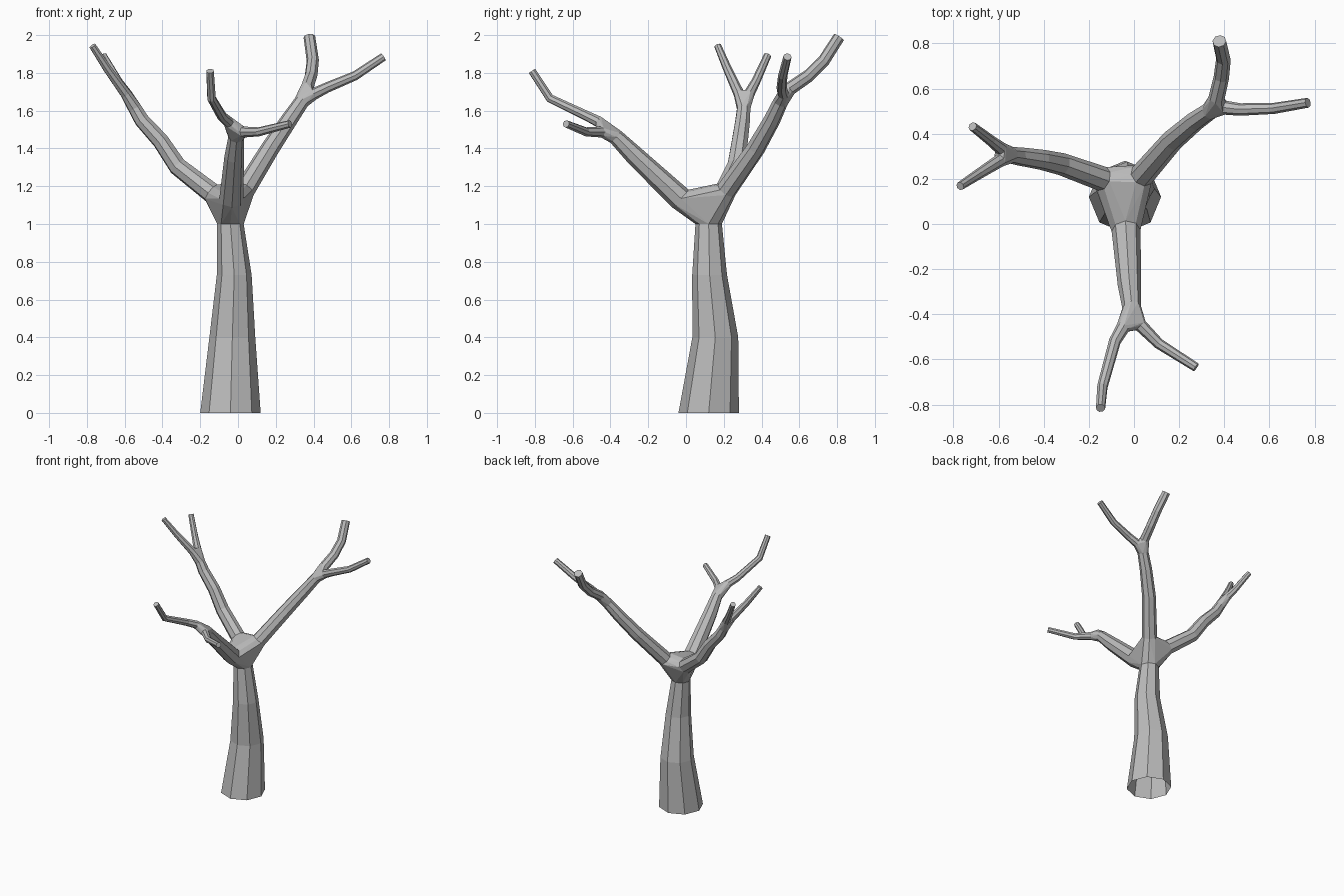
import bpy, bmesh, math
from mathutils import Vector

cube = bpy.data.objects.get("Cube")
if cube:
    bpy.data.objects.remove(cube, do_unlink=True)

SIDES = 8
UP = Vector((0, 0, 1))
bm = bmesh.new()


def limb(base_radius, tip_radius, *points, level=False, capped=False):
    """Sweep a tapering octagon along the points; return its two end rings."""
    centres = [Vector(p) for p in points]
    last = len(centres) - 1
    steps = [(b - a).normalized() for a, b in zip(centres, centres[1:])]
    side = Vector((1, 0, 0)) if level else UP
    rings = []
    for i, centre in enumerate(centres):
        bend = (steps[max(i - 1, 0)] + steps[min(i, last - 1)]).normalized()
        along = UP if level else bend
        side = (side - along * side.dot(along)).normalized()
        across = along.cross(side)
        radius = base_radius * (tip_radius / base_radius) ** (i / last)
        ring = []
        for k in range(SIDES):
            angle = math.tau * k / SIDES
            spoke = side * math.cos(angle) + across * math.sin(angle)
            ring.append(bm.verts.new(centre + spoke * radius))
        rings.append(ring)
    for low, high in zip(rings, rings[1:]):
        for k in range(SIDES):
            following = (k + 1) % SIDES
            bm.faces.new((low[k], low[following], high[following], high[k]))
    if capped:
        bm.faces.new(rings[-1])
    return rings[0], rings[-1]


def twig(base_radius, tip_radius, *points):
    """A closed limb; only its lower ring is needed for joining."""
    return limb(base_radius, tip_radius, *points, capped=True)[0]


def fork(*rings):
    """Join open rings with a hull, then open it where each limb enters."""
    corners = [vert for ring in rings for vert in ring]
    hull = bmesh.ops.convex_hull(bm, input=corners, use_existing_faces=False)
    faces = [f for f in hull["geom"] if isinstance(f, bmesh.types.BMFace)]
    openings = [set(ring) for ring in rings]
    inner = [f for f in faces if any(set(f.verts) <= o for o in openings)]
    bmesh.ops.delete(bm, geom=inner, context="FACES")


# Trunk, open at the base
trunk_base, trunk_top = limb(
    .16, .07, (-.04, .12, 0), (-.03, .155, .4), (-.02, .125, .73), (-.04, .12, 1),
    level=True)

# Front branch and its two twigs
front_start, front_end = limb(
    .064, .042, (-.035, -.03, 1.135), (-.02, -.27, 1.36), (-.01, -.37, 1.46))
fork(front_end,
     twig(.03, .021, (-.05, -.46, 1.54), (-.085, -.52, 1.57),
          (-.14, -.72, 1.665), (-.148, -.815, 1.81)),
     twig(.029, .02, (.03, -.45, 1.487), (.11, -.53, 1.488), (.275, -.635, 1.53)))

# Right branch and its two twigs
right_start, right_end = limb(
    .055, .037, (-.14, .2, 1.165), (-.32, .265, 1.305),
    (-.41, .285, 1.44), (-.51, .3, 1.55), (-.545, .305, 1.61))
fork(right_end,
     twig(.029, .019, (-.595, .28, 1.69), (-.69, .22, 1.82), (-.77, .168, 1.943)),
     twig(.029, .02, (-.59, .335, 1.69), (-.635, .37, 1.755), (-.715, .432, 1.893)))

# Left back branch and its two twigs
left_start, left_end = limb(
    .055, .04, (.035, .215, 1.18), (.17, .37, 1.4), (.27, .455, 1.55), (.335, .5, 1.645))
fork(left_end,
     twig(.036, .031, (.365, .555, 1.72), (.387, .65, 1.785),
          (.396, .73, 1.865), (.378, .81, 1.99)),
     twig(.031, .022, (.405, .515, 1.69), (.47, .507, 1.722),
          (.62, .512, 1.785), (.77, .537, 1.885)))

# Crotch where the branches leave the trunk
fork(trunk_top, front_start, right_start, left_start)

bmesh.ops.recalc_face_normals(bm, faces=bm.faces[:])
mesh = bpy.data.meshes.new("bare_tree")
bm.to_mesh(mesh)
bm.free()

# Plain grey bark, flat shaded
bark = bpy.data.materials.new("grey_bark")
bark.use_nodes = True
grey = (.5, .5, .5, 1)
bark.diffuse_color = grey
bark.node_tree.nodes["Principled BSDF"].inputs["Base Color"].default_value = grey
mesh.materials.append(bark)

tree = bpy.data.objects.new("bare_tree", mesh)
bpy.context.collection.objects.link(tree)
